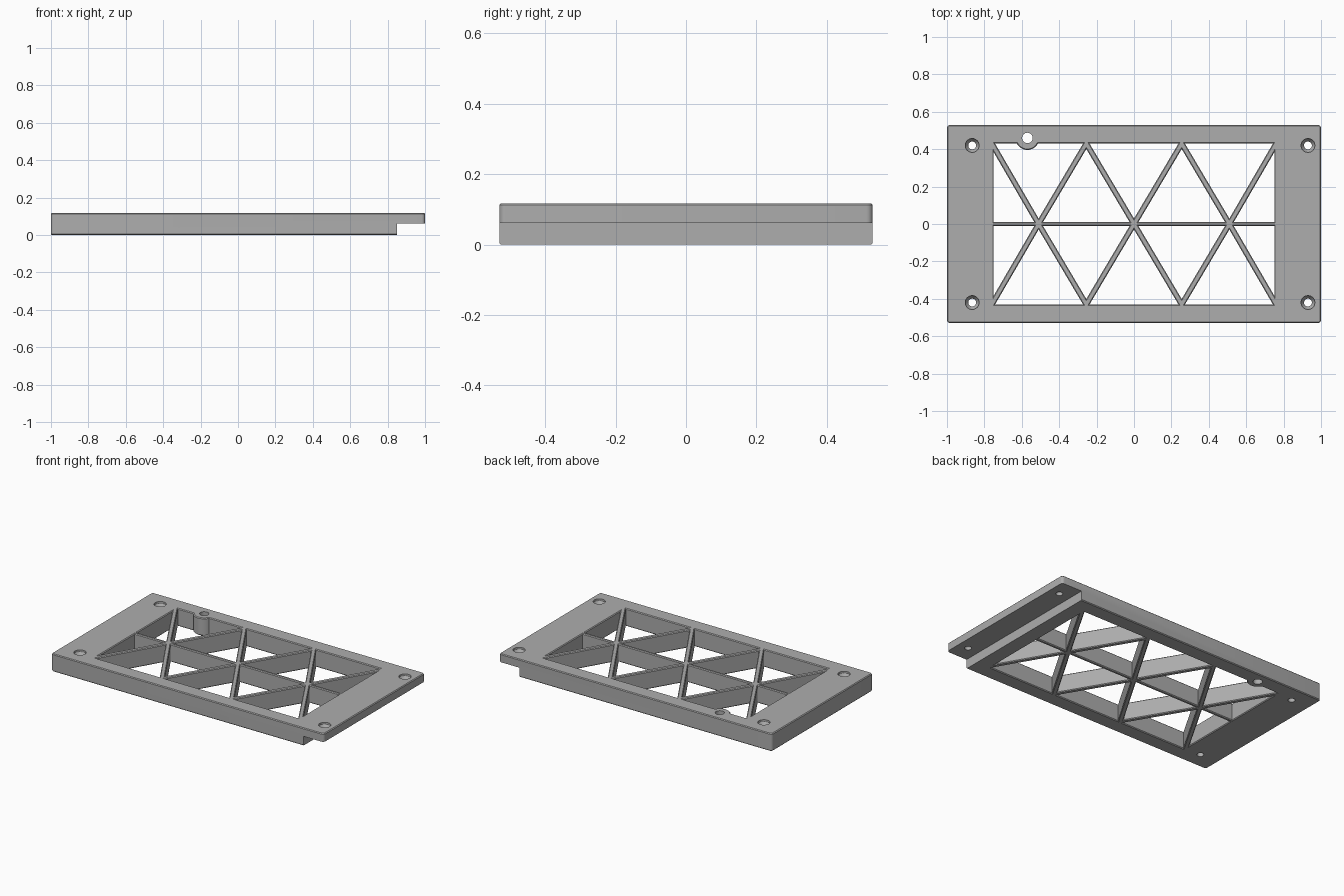
import bpy, bmesh, math
from mathutils import Vector

if "Cube" in bpy.data.objects:
    bpy.data.objects.remove(bpy.data.objects["Cube"])

H, CH = 0.117, 0.005          # plate thickness, edge chamfer
HX, HY = 1.0, 0.53            # half length, half width
OX, OY = 0.75, 0.43           # half size of the latticed opening
MID, DIAG = 0.011, 0.015      # half widths of straight and diagonal ribs

grey = bpy.data.materials.new("matte grey")
grey.use_nodes = True
colour = (0.42, 0.42, 0.42, 1)
grey.diffuse_color = colour
grey.node_tree.nodes["Principled BSDF"].inputs["Base Color"].default_value = colour


def loft(name, rings):
    """Closed solid through rings of (outline, height)."""
    bm = bmesh.new()
    loops = [[bm.verts.new((p[0], p[1], z)) for p in pts] for pts, z in rings]
    for a, b in zip(loops, loops[1:]):
        for i in range(len(a)):
            j = (i + 1) % len(a)
            bm.faces.new((a[i], a[j], b[j], b[i]))
    bm.faces.new(loops[0][::-1])
    bm.faces.new(loops[-1])
    bmesh.ops.recalc_face_normals(bm, faces=bm.faces)
    mesh = bpy.data.meshes.new(name)
    bm.to_mesh(mesh)
    bm.free()
    mesh.materials.append(grey)
    ob = bpy.data.objects.new(name, mesh)
    bpy.context.collection.objects.link(ob)
    return ob


def circle(x, y, r, n=32):
    return [(x + r * math.cos(math.tau * i / n), y + r * math.sin(math.tau * i / n))
            for i in range(n)]


def rounded_rect(hx, hy, r, n=5):
    pts = []
    for k, (sx, sy) in enumerate([(1, 1), (-1, 1), (-1, -1), (1, -1)]):
        for i in range(n + 1):
            a = (k + i / n) * math.pi / 2
            pts.append((sx * (hx - r) + r * math.cos(a), sy * (hy - r) + r * math.sin(a)))
    return pts


def inset(poly, dists):
    """Move each edge of a convex polygon inward by its own distance."""
    centre = sum((Vector(p) for p in poly), Vector((0, 0))) / len(poly)
    lines = []
    for i, d in enumerate(dists):
        p, q = Vector(poly[i]), Vector(poly[(i + 1) % len(poly)])
        n = Vector((p.y - q.y, q.x - p.x)).normalized()
        if n.dot(centre - p) < 0:
            n = -n
        lines.append((n, n.dot(p) + d))
    out = []
    for i in range(len(lines)):
        (n, a), (m, b) = lines[i - 1], lines[i]
        det = n.x * m.y - n.y * m.x
        out.append(((a * m.y - b * n.y) / det, (n.x * b - m.x * a) / det))
    return out


def combine(target, tools, operation):
    for tool in tools:
        mod = target.modifiers.new(tool.name, 'BOOLEAN')
        mod.operation, mod.object, mod.solver = operation, tool, 'EXACT'
        tool.hide_render = True
        bpy.context.view_layer.objects.active = target
        bpy.ops.object.modifier_apply(modifier=mod.name)
        bpy.data.objects.remove(tool)


# Plate with rounded corners and softened rims
full, small = rounded_rect(HX, HY, 0.018), rounded_rect(HX - CH, HY - CH, 0.013)
plate = loft("lattice_plate", [(small, 0), (full, CH), (full, H - CH), (small, H)])

# Triangular windows between the ribs, mirrored front to back
tops, nodes = [-0.76, -0.255, 0.255, 0.76], [-0.51, 0, 0.51]
cells = []
for i, x in enumerate(nodes):
    cells.append(([(tops[i], OY), (tops[i + 1], OY), (x, 0)], (0, DIAG, DIAG)))
for i in (0, 1):
    cells.append(([(nodes[i], 0), (nodes[i + 1], 0), (tops[i + 1], OY)], (MID, DIAG, DIAG)))
for s in (-1, 1):
    cells.append(([(s * OX, 0), (s * 0.51, 0), (s * OX, 0.413)], (MID, DIAG, 0)))
windows = []
for s in (1, -1):
    for poly, dists in cells:
        pts = [(x, s * y) for x, y in poly]
        inner = inset(pts, dists)
        outer = inset(pts, [d - CH for d in dists])
        windows.append(loft("window_cutter", [
            (outer, -0.01), (outer, 0), (inner, CH),
            (inner, H - CH), (outer, H), (outer, H + 0.01)]))
combine(plate, windows, 'DIFFERENCE')

# Half-round boss on the back rail
bx, by = -0.57, 0.46
combine(plate, [loft("boss", [
    (circle(bx, by, 0.059), 0), (circle(bx, by, 0.064), CH),
    (circle(bx, by, 0.064), H - CH), (circle(bx, by, 0.059), H)])], 'UNION')

# Boss hole, countersunk screw holes and the lap step under the left end
cutters = [loft("boss_hole", [(circle(bx, by, 0.028), -0.01), (circle(bx, by, 0.028), H + 0.01)])]
for x in (-0.865, 0.93):
    for y in (-0.42, 0.42):
        bore, head = circle(x, y, 0.021), circle(x, y, 0.037)
        cutters.append(loft("screw_hole", [
            (bore, -0.01), (bore, H - 0.035), (head, H - 0.012), (head, H + 0.01)]))
step = [(0.85, -0.6), (1.1, -0.6), (1.1, 0.6), (0.85, 0.6)]
cutters.append(loft("step_cutter", [(step, -0.05), (step, 0.062)]))
combine(plate, cutters, 'DIFFERENCE')

# Smooth round walls, keep the edges sharp
bpy.ops.object.select_all(action='DESELECT')
plate.select_set(True)
bpy.context.view_layer.objects.active = plate
bpy.ops.object.shade_smooth_by_angle(angle=math.radians(30))
